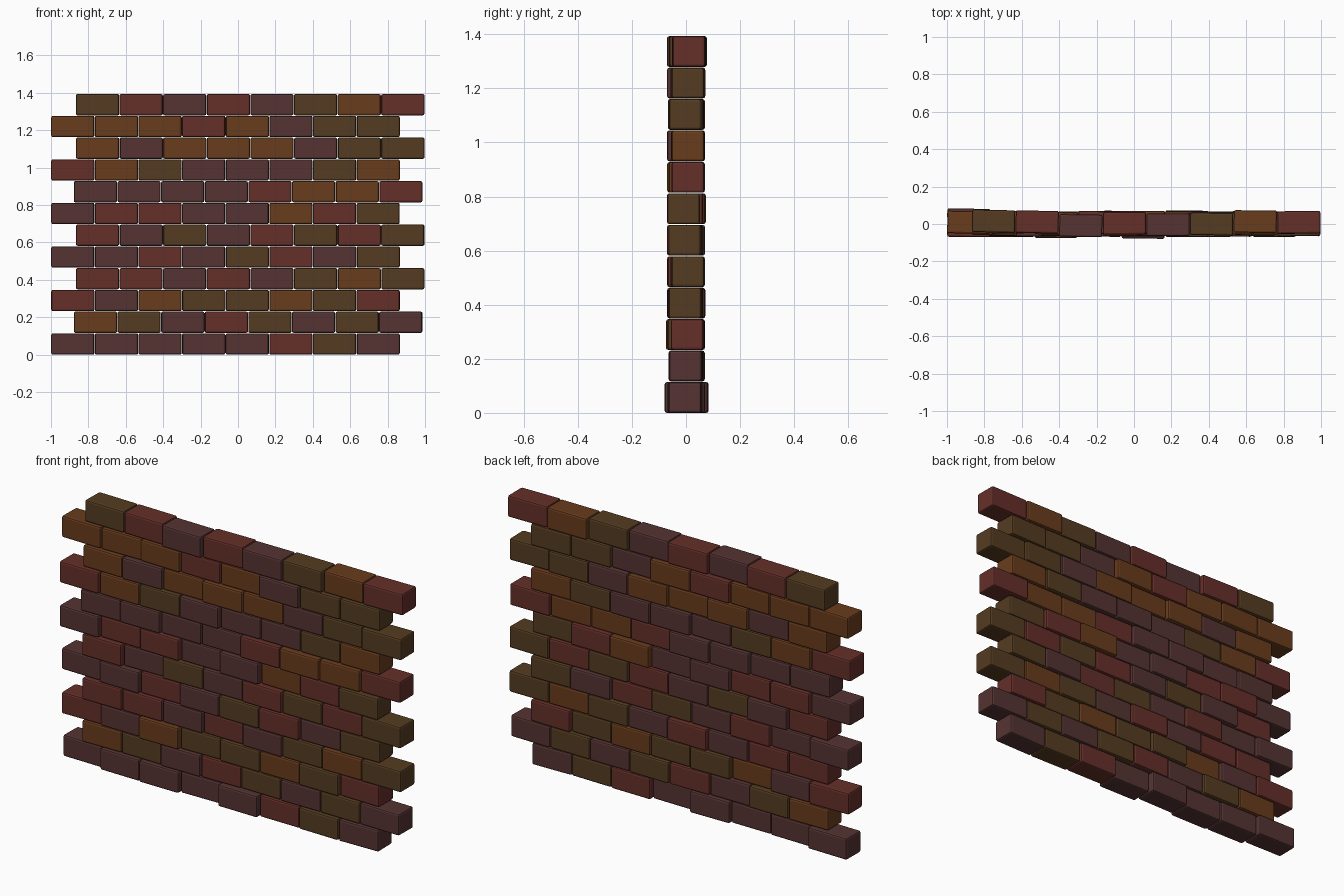
import bpy, bmesh, math, random

if "Cube" in bpy.data.objects:
    bpy.data.objects.remove(bpy.data.objects["Cube"])

random.seed(4)
PITCH_X, PITCH_Z = 0.2332, 0.1163
SIZE = (0.230, 0.120, 0.114)

COLOURS = {
    "R": ("red", (0.13, 0.028, 0.022, 1)),
    "P": ("plum", (0.09, 0.034, 0.032, 1)),
    "O": ("orange", (0.14, 0.045, 0.012, 1)),
    "B": ("brown", (0.09, 0.045, 0.015, 1)),
}

# Brick colours, one string per course from the bottom up
COURSES = ["PPPPPRBP", "OBPRBPBP", "RPOBBOBR", "RRPRPBOB", "PPRPBRPB", "RPBPRBRB",
           "PRRPPORB", "PPPPROOR", "ROBPPPBO", "OPOOOPBB", "OOOROPBB", "BRPRPBOR"]

# Bricks set visibly in or out: (course, index) -> y
SHIFTS = {(0, 0): 0.022, (0, 4): -0.018, (2, 2): -0.014, (6, 5): 0.012}
for i, y in enumerate((0.015, 0.011, -0.009, 0.004, -0.004, 0.0, 0.013, 0.009)):
    SHIFTS[(11, i)] = y


def brick_mesh(name, colour):
    """Brick block with rounded edges."""
    mat = bpy.data.materials.new(name + "_brick")
    mat.diffuse_color = colour
    mat.use_nodes = True
    mat.node_tree.nodes["Principled BSDF"].inputs["Base Color"].default_value = mat.diffuse_color
    bm = bmesh.new()
    bmesh.ops.create_cube(bm, size=1)
    bmesh.ops.scale(bm, vec=SIZE, verts=bm.verts)
    bmesh.ops.bevel(bm, geom=bm.edges[:], offset=0.009, segments=2,
                    profile=0.5, affect='EDGES')
    mesh = bpy.data.meshes.new(name + "_brick")
    bm.to_mesh(mesh)
    bm.free()
    mesh.materials.append(mat)
    return mesh


meshes = {k: brick_mesh(*v) for k, v in COLOURS.items()}

# Running-bond courses, odd ones shifted by half a brick
for row, colours in enumerate(COURSES):
    start = -0.998
    if row % 2:
        start = -0.877 if row in (1, 7) else -0.866
    for i, key in enumerate(colours):
        ob = bpy.data.objects.new(f"brick_{row + 1}_{i + 1}", meshes[key])
        y = SHIFTS.get((row, i), random.uniform(-0.01, 0.01))
        ob.location = (start + SIZE[0] / 2 + i * PITCH_X, y, SIZE[2] / 2 + row * PITCH_Z)
        ob.rotation_euler.z = math.radians(random.uniform(-1.2, 1.2))
        bpy.context.collection.objects.link(ob)
